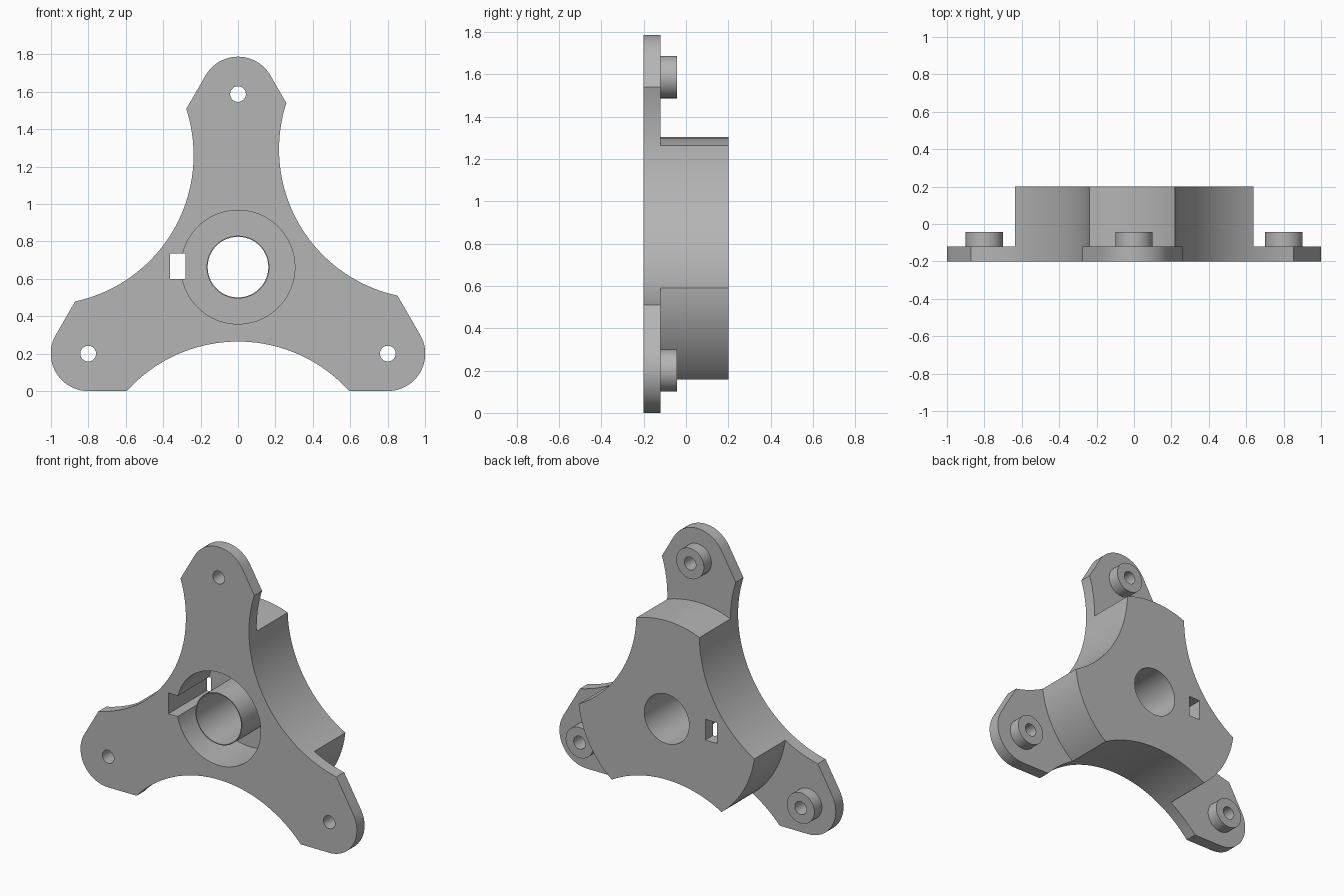
import bpy
import bmesh
from math import sin, cos, acos, radians, tau

if "Cube" in bpy.data.objects:
    bpy.data.objects.remove(bpy.data.objects["Cube"])

# Main dimensions
FRONT, STEP, BACK = -0.2, -0.12, 0.2     # depth levels along y
ARM, LOBE = 0.925, 0.2                   # arm hole distance, arm tip radius
EDGE = ARM / 2 + LOBE                    # centre to straight tip edges
MID = EDGE                               # height of the hub axis
BITE, BITE_DIST = 0.8, 1.198             # concave side radius and distance
HUB, POCKET, POST, BORE = 0.642, 0.304, 0.168, 0.162

grey = bpy.data.materials.new("plain grey")
grey.use_nodes = True
colour = (0.46, 0.46, 0.46, 1)
grey.diffuse_color = colour
grey.node_tree.nodes["Principled BSDF"].inputs["Base Color"].default_value = colour


def arc(cx, cz, r, start, end, steps):
    angles = [start + (end - start) * i / steps for i in range(steps + 1)]
    return [(cx + r * cos(a), cz + r * sin(a)) for a in angles]


def circle(r, cx=0, cz=0, steps=96):
    return arc(cx, cz, r, 0, tau, steps)[:-1]


def solid(name, outer, y0, y1, inner=None):
    """Extrude an outline along y, with an optional matching inner outline."""
    bm = bmesh.new()

    def loop(points, y):
        return [bm.verts.new((x, y, z + MID)) for x, z in points]

    def bridge(a, b):
        n = len(a)
        for i in range(n):
            bm.faces.new((a[i], a[(i + 1) % n], b[(i + 1) % n], b[i]))

    o0, o1 = loop(outer, y0), loop(outer, y1)
    bridge(o0, o1)
    if inner:
        i0, i1 = loop(inner, y0), loop(inner, y1)
        bridge(i1, i0)
        bridge(i0, o0)
        bridge(o1, i1)
    else:
        bm.faces.new(o0)
        bm.faces.new(o1)
    bmesh.ops.recalc_face_normals(bm, faces=bm.faces)
    mesh = bpy.data.meshes.new(name)
    bm.to_mesh(mesh)
    bm.free()
    mesh.materials.append(grey)
    obj = bpy.data.objects.new(name, mesh)
    bpy.context.collection.objects.link(obj)
    return obj


def select(obj):
    bpy.ops.object.select_all(action="DESELECT")
    obj.select_set(True)
    bpy.context.view_layer.objects.active = obj


def cut(obj, cutter):
    cutter.hide_render = True
    mod = obj.modifiers.new("cut", "BOOLEAN")
    mod.operation, mod.solver, mod.object = "DIFFERENCE", "EXACT", cutter
    select(obj)
    bpy.ops.object.modifier_apply(modifier=mod.name)
    bpy.data.objects.remove(cutter)


# Three-armed outline: rounded tips joined by concave sides
outline = []
tips = []
half = acos((BITE_DIST - EDGE) / BITE)
for turn, shift in ((-30, 0.036), (90, 0), (210, 0)):
    a = radians(turn)
    side = a + radians(60)
    tip = (ARM * cos(a), ARM * sin(a))
    tips.append(tip)
    outline += arc(*tip, LOBE, a - radians(60), side, 24)
    cx = BITE_DIST * cos(side) - shift * sin(side)
    cz = BITE_DIST * sin(side) + shift * cos(side)
    inward = side + tau / 2
    outline += arc(cx, cz, BITE, inward + half, inward - half, 40)

# Body: thin arms at the front, deep round hub behind
body = solid("three_arm_hub", outline, FRONT, BACK)
cut(body, solid("arm_step_cutter", circle(2), STEP, 0.5, circle(HUB)))

# Annular pocket around the centre post, then the through bore
cut(body, solid("pocket_cutter", circle(POCKET), -0.5, 0.12, circle(POST)))
cut(body, solid("bore_cutter", circle(BORE), -0.5, 0.5))

# Rectangular side slot
slot = [(-0.364, -0.064), (-0.28, -0.064), (-0.28, 0.072), (-0.364, 0.072)]
cut(body, solid("slot_cutter", slot, -0.5, 0.5))

# Arm holes and their raised collars
parts = [body]
for name, tip in zip(("left", "top", "right"), tips):
    cut(body, solid("hole_cutter", circle(0.042, *tip, 48), -0.5, 0.5))
    parts.append(solid(name + "_arm_collar", circle(0.1, *tip, 48), STEP, -0.042,
                       circle(0.042, *tip, 48)))

for part in parts:
    select(part)
    bpy.ops.object.shade_smooth_by_angle(angle=radians(25))
